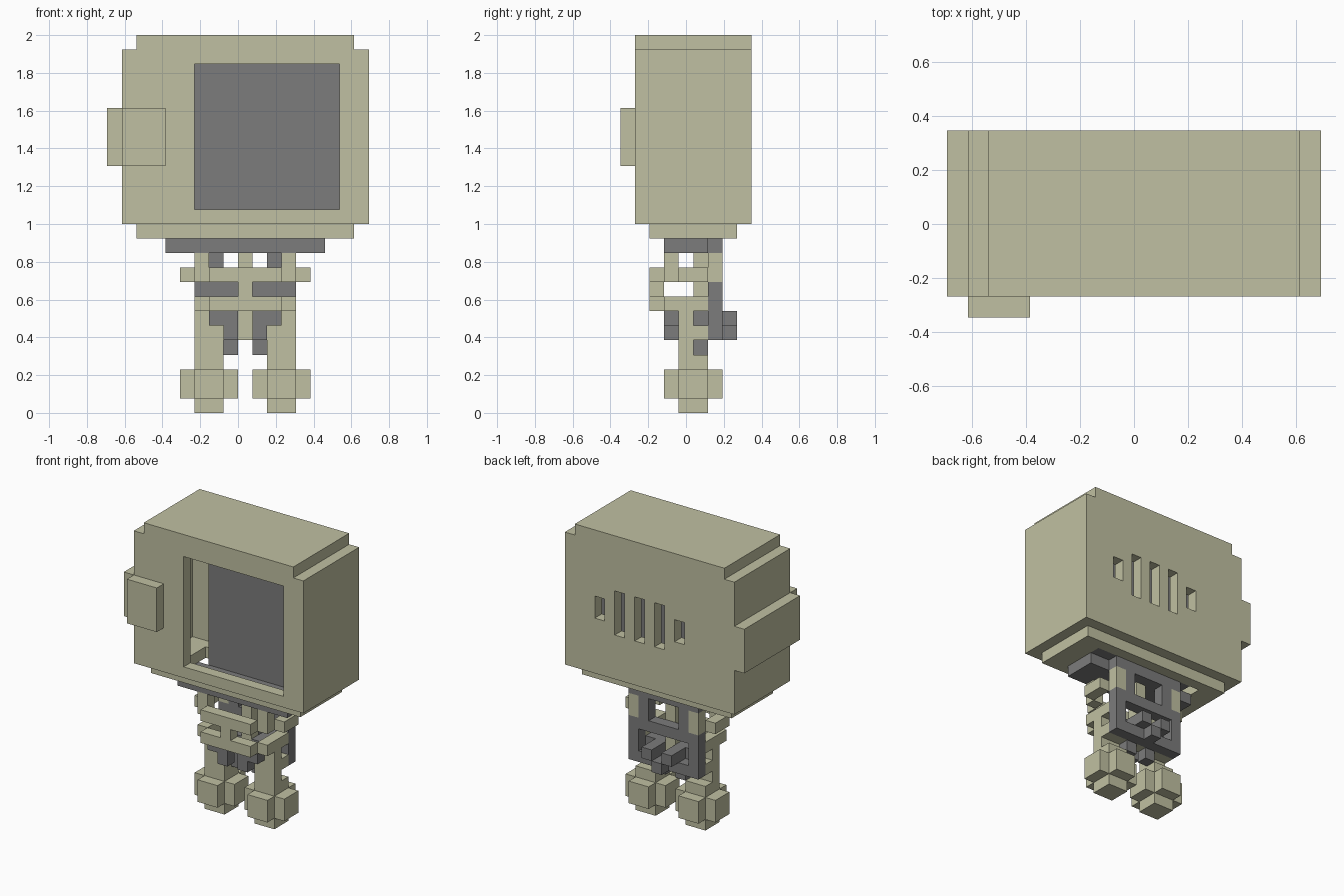
import bpy, bmesh

if "Cube" in bpy.data.objects:
    bpy.data.objects.remove(bpy.data.objects["Cube"])

U = 2 / 26  # one block


def material(name, rgb):
    m = bpy.data.materials.new(name)
    m.diffuse_color = (*rgb, 1)
    m.use_nodes = True
    m.node_tree.nodes["Principled BSDF"].inputs["Base Color"].default_value = m.diffuse_color
    return m


CREAM = material("cream", (0.53, 0.53, 0.36))
DARK = material("dark_grey", (0.2, 0.2, 0.2))


def blocks(name, mat, boxes, mirror=False):
    """Object made of boxes (x0, x1, y0, y1, z0, z1) in blocks; mirror is about x = 0.5."""
    bm = bmesh.new()
    todo = list(boxes)
    if mirror:
        todo += [(1 - b[1], 1 - b[0], *b[2:]) for b in boxes]
    for x0, x1, y0, y1, z0, z1 in todo:
        for v in bmesh.ops.create_cube(bm, size=1)["verts"]:
            v.co.x = U * (x1 if v.co.x > 0 else x0)
            v.co.y = U * (y1 if v.co.y > 0 else y0)
            v.co.z = U * (z1 if v.co.z > 0 else z0)
    me = bpy.data.meshes.new(name)
    bm.to_mesh(me)
    bm.free()
    ob = bpy.data.objects.new(name, me)
    bpy.context.collection.objects.link(ob)
    if mat:
        me.materials.append(mat)
    return ob


def cut(ob, name, boxes):
    cutter = blocks(name, None, boxes)
    cutter.hide_render = True
    cutter.hide_set(True)
    mod = ob.modifiers.new(name, 'BOOLEAN')
    mod.operation = 'DIFFERENCE'
    mod.solver = 'EXACT'
    mod.object = cutter


# Hollow head case with screen opening and rear vents
case = blocks("head_case", CREAM, [(-8, 9, -3.5, 4.5, 13, 25)])
cut(case, "cavity_cutter", [(-7, 8, -2.5, 3.5, 12, 26)])
cut(case, "screen_cutter", [(-3, 7, -4, -2, 14, 24)])
vents = [(x, x + 1, 3, 5, 17 + short, 21 - short)
         for x, short in ((-3, 1), (-1, 0), (1, 0), (3, 0), (5, 1))]
cut(case, "vent_cutter", vents)

# Top cap, and bottom tray with a central opening
blocks("head_top", CREAM, [(-7, 8, -3.5, 4.5, 25, 26)])
blocks("head_tray", CREAM, [(-7, -5, -2.5, 3.5, 12, 13), (6, 8, -2.5, 3.5, 12, 13),
                            (-5, 6, -2.5, -1.5, 12, 13), (-5, 6, 2.5, 3.5, 12, 13)])
# Side and front plates
blocks("side_plate", CREAM, [(-9, -8, -3.5, 4.5, 17, 21)])
blocks("front_plate", CREAM, [(-8, -5, -4.5, -3.5, 17, 21)])
# Dark screen panel inside and shoulder slab below
blocks("screen_panel", DARK, [(-4, 6, 1.5, 2.5, 12, 25), (6, 8, 1.5, 2.5, 13, 25)])
blocks("shoulder_slab", DARK, [(-5, 6, -1.5, 1.5, 11, 12), (-3, 4, 1.5, 2.5, 11, 12)])

# Torso: spine, breastbone, collar posts and two rib rings
blocks("spine", CREAM, [(0, 1, 0.5, 1.5, 5, 11)])
blocks("breastbone", CREAM, [(0, 1, -2.5, -1.5, 8, 9)])
blocks("collar_posts", CREAM, [(-3, -2, -1.5, -0.5, 10, 11),
                               (-3, -2, 1.5, 2.5, 9, 11)], mirror=True)
blocks("upper_ribs_front", CREAM, [(-2, 3, -2.5, -1.5, 9, 10)])
blocks("upper_ribs_side", CREAM, [(-3, -2, -1.5, -0.5, 9, 10), (-4, -3, -0.5, 1.5, 9, 10)],
       mirror=True)
blocks("lower_ribs_front", CREAM, [(-2, 3, -2.5, -1.5, 7, 8)])
blocks("lower_ribs_side", CREAM, [(-3, -2, -1.5, 1.5, 7, 8)], mirror=True)

# Dark back frame, knobs and hip pieces
blocks("back_columns", DARK, [(-3, -2, 1.5, 2.5, 5, 9), (-2, -1, 1.5, 2.5, 9, 11)], mirror=True)
blocks("back_bars", DARK, [(-2, 3, 1.5, 2.5, 8, 9), (-2, 3, 1.5, 2.5, 5, 6)])
blocks("back_knobs", DARK, [(-1, 0, 1.5, 3.5, 6, 7), (1, 2, 1.5, 3.5, 6, 7),
                            (0, 1, 1.5, 3.5, 5, 6)])
blocks("hips", DARK, [(-2, 0, 0.5, 1.5, 6, 7), (-1, 0, -1.5, -0.5, 5, 7),
                      (-2, -1, -1.5, -0.5, 6, 7), (-1, 0, 0.5, 1.5, 4, 6)], mirror=True)

# Legs and cross-shaped feet
blocks("legs", CREAM, [(-3, -1, -0.5, 0.5, 3, 7), (-3, -2, -0.5, 0.5, 7, 8),
                       (-3, -1, 0.5, 1.5, 3, 4), (-3, -1, 0.5, 1.5, 5, 6)], mirror=True)
blocks("feet", CREAM, [(-3, -1, -0.5, 1.5, 0, 3), (-4, -3, -0.5, 1.5, 1, 3),
                       (-1, 0, -0.5, 1.5, 1, 3), (-3, -1, -1.5, -0.5, 1, 3),
                       (-3, -1, 1.5, 2.5, 1, 3)], mirror=True)
